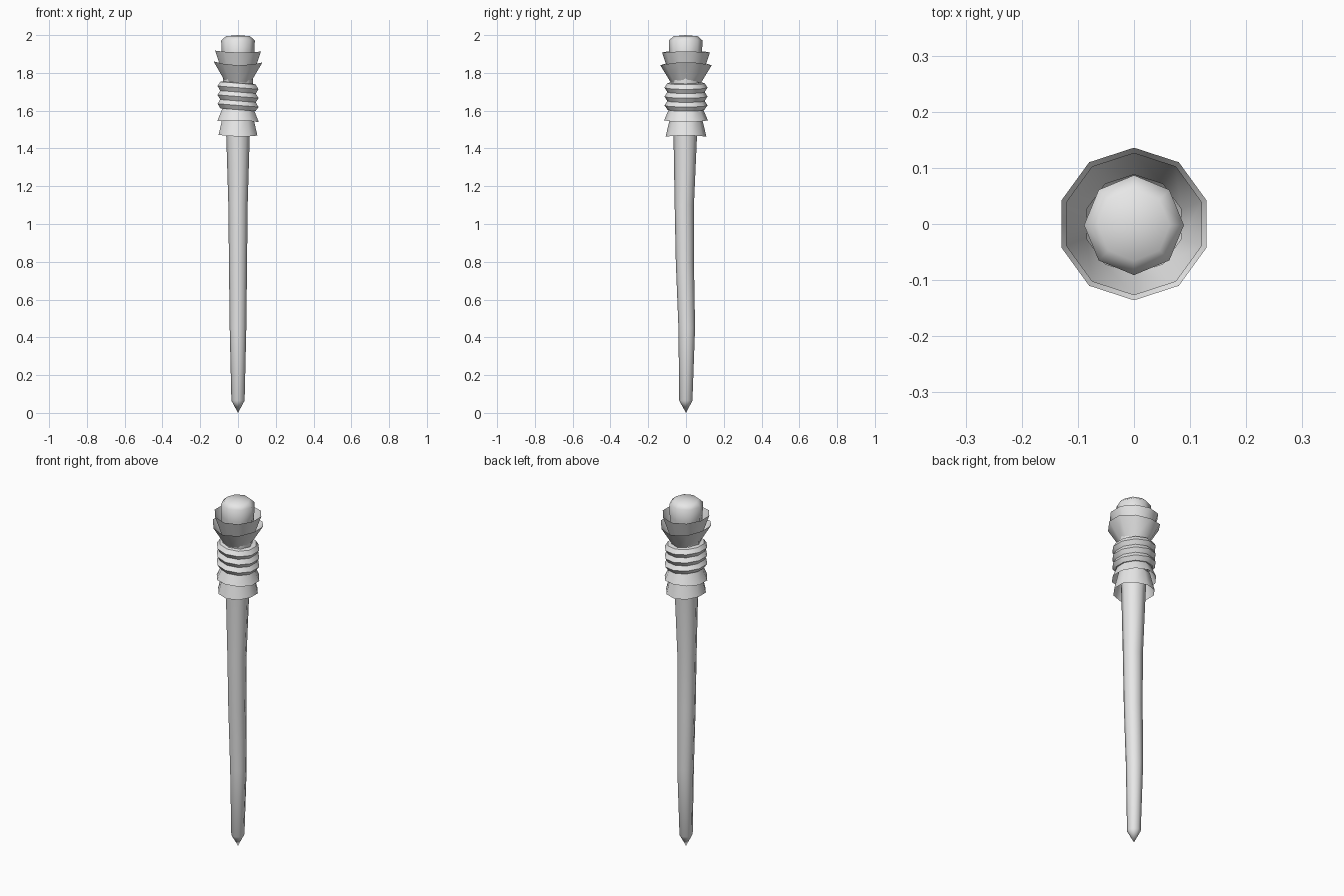
import bpy, bmesh, math

cube = bpy.data.objects.get("Cube")
if cube:
    bpy.data.objects.remove(cube, do_unlink=True)

GREY = (0.8, 0.8, 0.8, 1.0)
grey = bpy.data.materials.new("plain_grey")
grey.use_nodes = True
grey.diffuse_color = GREY
grey.node_tree.nodes["Principled BSDF"].inputs["Base Color"].default_value = GREY


def lathe(name, rings, sides, angle, turn=0.0, wave=0.0, tilt=0.0):
    """Loft rings of (height, radius, y offset); a zero radius makes a point.
    wave raises the rims towards the sides, tilt leans the rings along x."""
    bm = bmesh.new()
    loops = []
    for z, r, cy in rings:
        if r == 0:
            loops.append([bm.verts.new((0, cy, z))] * sides)
            continue
        loop = []
        for i in range(sides):
            a = turn + math.tau * i / sides
            x, y = r * math.cos(a), r * math.sin(a)
            loop.append(bm.verts.new((x, y + cy, z + wave * math.cos(2 * a) + tilt * x)))
        loops.append(loop)
    for low, high in zip(loops, loops[1:]):
        for i in range(sides):
            j = (i + 1) % sides
            corners = [low[i], low[j], high[j], high[i]]
            bm.faces.new(list(dict.fromkeys(corners)))
    mesh = bpy.data.meshes.new(name)
    bm.to_mesh(mesh)
    bm.free()
    mesh.materials.append(grey)
    obj = bpy.data.objects.new(name, mesh)
    bpy.context.collection.objects.link(obj)
    bpy.ops.object.select_all(action='DESELECT')
    obj.select_set(True)
    bpy.context.view_layer.objects.active = obj
    bpy.ops.object.shade_smooth_by_angle(angle=math.radians(angle))
    return obj


# Gently bent shaft with a pointed foot and a domed head
shaft = [(0, 0, 0), (0.065, 0.035, -0.001), (0.45, 0.044, 0.004),
         (0.8, 0.048, -0.006), (1.1, 0.051, -0.009), (1.46, 0.062, -0.004),
         (1.75, 0.079, -0.003), (1.9, 0.087, -0.002), (1.972, 0.089, -0.002),
         (1.994, 0.064, -0.002), (2.0, 0, -0.002)]
lathe("shaft", shaft, 8, 48)

# Open flared cuffs: (name, narrow height, radius, wide height, radius, wave)
up = math.pi / 2
cuffs = [("upper_outer_cuff", 1.755, 0.078, 1.85, 0.136, 0.01),
         ("upper_inner_cuff", 1.80, 0.088, 1.912, 0.127, 0.004),
         ("lower_outer_cuff", 1.615, 0.086, 1.545, 0.116, -0.004),
         ("lower_inner_cuff", 1.57, 0.083, 1.467, 0.108, 0.004)]
for name, z0, r0, z1, r1, wave in cuffs:
    ends = sorted([(z0, r0, 0), (z1, r1, 0)])
    lathe(name, ends, 10, 40, up, wave, -0.02)

# Ribbed grip of three leaning bands
ribs = [(1.605, 0.07, 0), (1.605, 0.098, 0)]
for k in range(3):
    z = 1.628 + 0.047 * k
    ribs += [(z, 0.114, 0), (z + 0.0235, 0.099, 0)]
ribs.append((1.75, 0.07, 0))
lathe("ribbed_grip", ribs, 10, 40, up, 0, -0.08)
